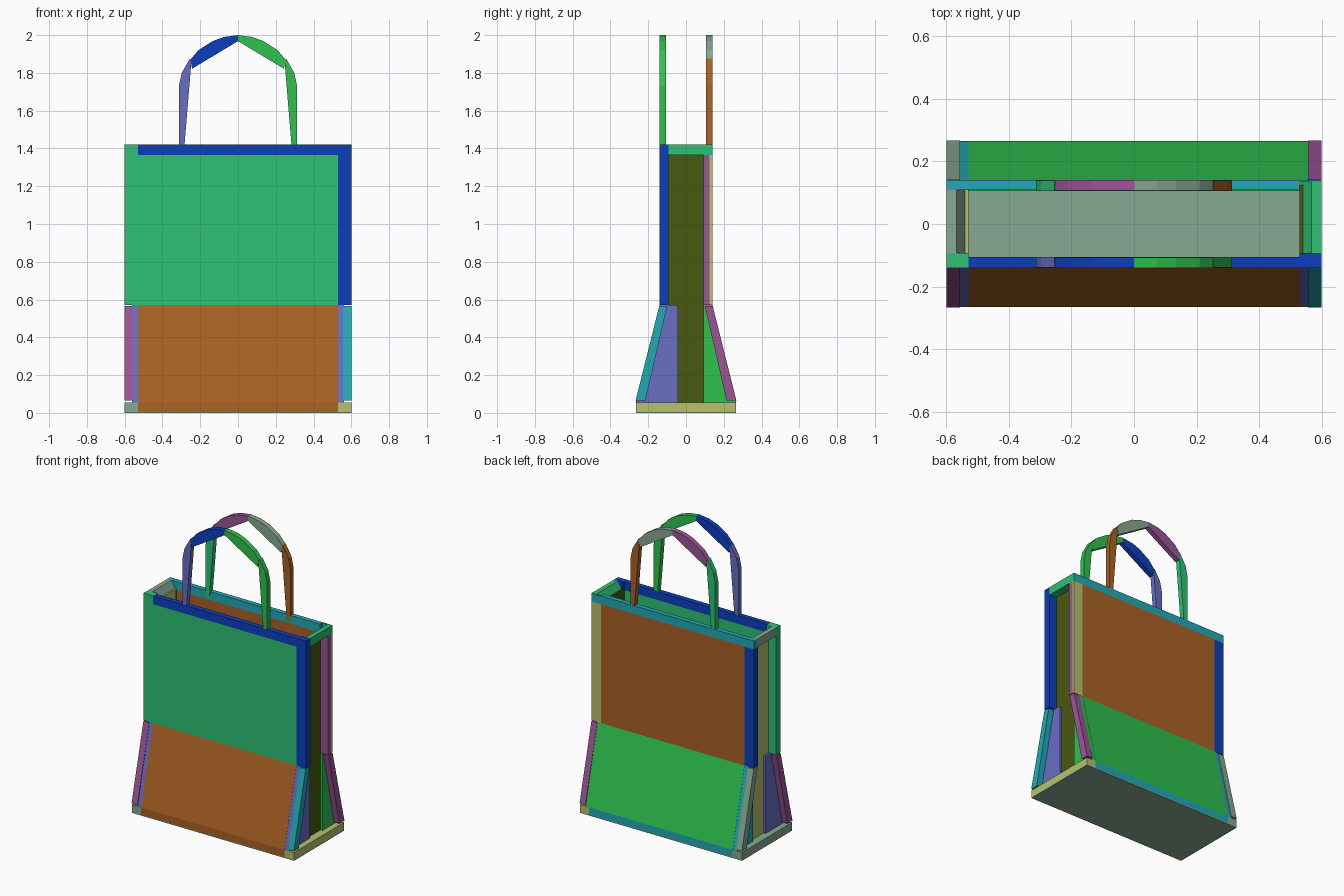
import bpy, bmesh

if "Cube" in bpy.data.objects:
    bpy.data.objects.remove(bpy.data.objects["Cube"])


def linear(c):
    c /= 255
    return c / 12.92 if c <= 0.04045 else ((c + 0.055) / 1.055) ** 2.4


def colour(name, *rgb):
    m = bpy.data.materials.new(name)
    m.diffuse_color = [linear(c) for c in rgb] + [1]
    m.use_nodes = True
    m.node_tree.nodes["Principled BSDF"].inputs["Base Color"].default_value = m.diffuse_color
    return m


jade = colour("jade", 46, 194, 117)
blue = colour("blue", 12, 62, 190)
brown = colour("orange_brown", 170, 98, 36)
olive = colour("olive", 72, 90, 14)
teal = colour("teal", 34, 170, 180)
peri = colour("periwinkle", 104, 110, 195)
green = colour("green", 46, 194, 78)
mauve = colour("mauve", 155, 85, 150)
sage = colour("sage", 135, 168, 146)
khaki = colour("khaki", 184, 193, 108)


def prism(name, pts, axis, a, b, mat):
    """Extrude a profile from a to b. Axis x takes (y, z) points, axis y takes (x, z)."""
    bm = bmesh.new()

    def place(p, t):
        return (t, p[0], p[1]) if axis == "x" else (p[0], t, p[1])
    face = bm.faces.new([bm.verts.new(place(p, a)) for p in pts])
    ext = bmesh.ops.extrude_face_region(bm, geom=[face])
    for v in ext["geom"]:
        if isinstance(v, bmesh.types.BMVert):
            setattr(v.co, axis, b)
    bmesh.ops.recalc_face_normals(bm, faces=bm.faces)
    me = bpy.data.meshes.new(name)
    bm.to_mesh(me)
    bm.free()
    me.materials.append(mat)
    ob = bpy.data.objects.new(name, me)
    bpy.context.collection.objects.link(ob)
    return ob


def box(name, x, y, z, mat):
    pts = [(y[0], z[0]), (y[1], z[0]), (y[1], z[1]), (y[0], z[1])]
    return prism(name, pts, "x", x[0], x[1], mat)


def flip(pts, s):
    return [(p * s, z) for p, z in pts]


W, I, P = 0.6, 0.53, 0.56      # outer side, panel edge, recessed side panel
H, MID, LOW, RIM = 1.42, 0.57, 0.055, 1.365

# base
box("bottom_plate", (-W, W), (-0.265, 0.265), (0, 0.006), sage)
box("floor", (-I, I), (-0.225, 0.225), (0.006, 0.05), sage)
box("base_left", (-W, -I), (-0.265, 0.265), (0.006, LOW), sage)
box("base_right", (I, W), (-0.265, 0.265), (0.006, LOW), khaki)
box("base_back", (-I, I), (0.225, 0.265), (0.006, LOW), teal)

# flared lower front and back panels
slope = [(0.265, LOW), (0.14, MID), (0.105, MID), (0.225, LOW)]
front = [(0.265, 0.006), (0.265, LOW), (0.14, MID), (0.105, MID), (0.225, LOW), (0.225, 0.006)]
prism("lower_front_panel", flip(front, -1), "x", -I, I, brown)
prism("lower_back_panel", slope, "x", -I, I, green)

# flared corner posts, standing proud of the recessed sides
post = [(0.267, 0.065), (0.142, MID - 0.005), (0.1, MID - 0.005), (0.215, 0.065)]
for name, sx, sy, mat in (("front_right", 1, -1, teal), ("front_left", -1, -1, mauve),
                          ("back_right", 1, 1, mauve), ("back_left", -1, 1, sage)):
    prism("lower_post_" + name, flip(post, sy), "x", sx * (P - 0.003), sx * W, mat)

# lower side wedges
wedge = [(0.264, LOW), (0.139, MID), (0.042, MID), (0.042, LOW)]
thin = [(0.264, LOW), (0.139, MID), (0.092, MID), (0.092, LOW)]
for name, sx, sy, pts, mat in (("front_right", 1, -1, wedge, peri),
                               ("front_left", -1, -1, wedge, peri),
                               ("back_right", 1, 1, thin, green),
                               ("back_left", -1, 1, thin, teal)):
    prism("side_wedge_" + name, flip(pts, sy), "x", sx * I, sx * P, mat)

# recessed side panels
for name, sx, mat in (("right", 1, olive), ("left", -1, khaki)):
    box("side_panel_" + name, (sx * I, sx * (P - 0.015)), (-0.125, 0.125), (MID, RIM + 0.01), mat)
    box("side_panel_lower_" + name, (sx * I, sx * (P - 0.015)), (-0.042, 0.092), (LOW, MID), mat)

# upper front
box("front_panel", (-I, I), (-0.14, -0.11), (MID, RIM), jade)
box("front_post_left", (-W, -I), (-0.14, -0.093), (MID, H), jade)
box("front_post_right", (I, W), (-0.14, -0.093), (MID, H), blue)
box("front_rim", (-I, I), (-0.14, -0.105), (RIM, H), blue)

# upper back
box("back_panel", (-I, I), (0.11, 0.14), (MID, RIM), brown)
box("back_post_left", (-W, -I), (0.095, 0.14), (MID, RIM), blue)
box("back_post_right", (I, W), (0.125, 0.14), (MID, RIM), khaki)
box("back_post_right_lining", (I, W), (0.093, 0.125), (MID, RIM), mauve)
box("back_rim", (-W, I), (0.108, 0.14), (RIM, H), teal)
box("back_rim_end", (I, W), (0.135, 0.14), (RIM, H), teal)

# side rims with a sloping inner face
rim = [(W, RIM), (W, H), (0.568, H), (0.534, RIM)]
prism("side_rim_right", rim, "y", -0.093, 0.135, jade)
prism("side_rim_left", flip(rim, -1), "y", -0.093, 0.108, sage)

# handles
leg = [(0.313, 1.38), (0.313, 1.73), (0.298, 1.8), (0.255, 1.875), (0.247, 1.86),
       (0.25, 1.82), (0.283, 1.42), (0.285, 1.38)]
arch = [(0.252, 1.87), (0.21, 1.92), (0.135, 1.968), (0.075, 1.99), (0, 2.0),
        (0, 1.968), (0.243, 1.822)]
for name, sy, cols in (("front", -1, (peri, blue, green, green)),
                       ("back", 1, (jade, mauve, sage, brown))):
    for side, s, ml, ma in (("left", -1, cols[0], cols[1]), ("right", 1, cols[3], cols[2])):
        prism(f"{name}_handle_leg_{side}", flip(leg, s), "y", sy * 0.139, sy * 0.106, ml)
        prism(f"{name}_handle_arch_{side}", flip(arch, s), "y", sy * 0.141, sy * 0.107, ma)
